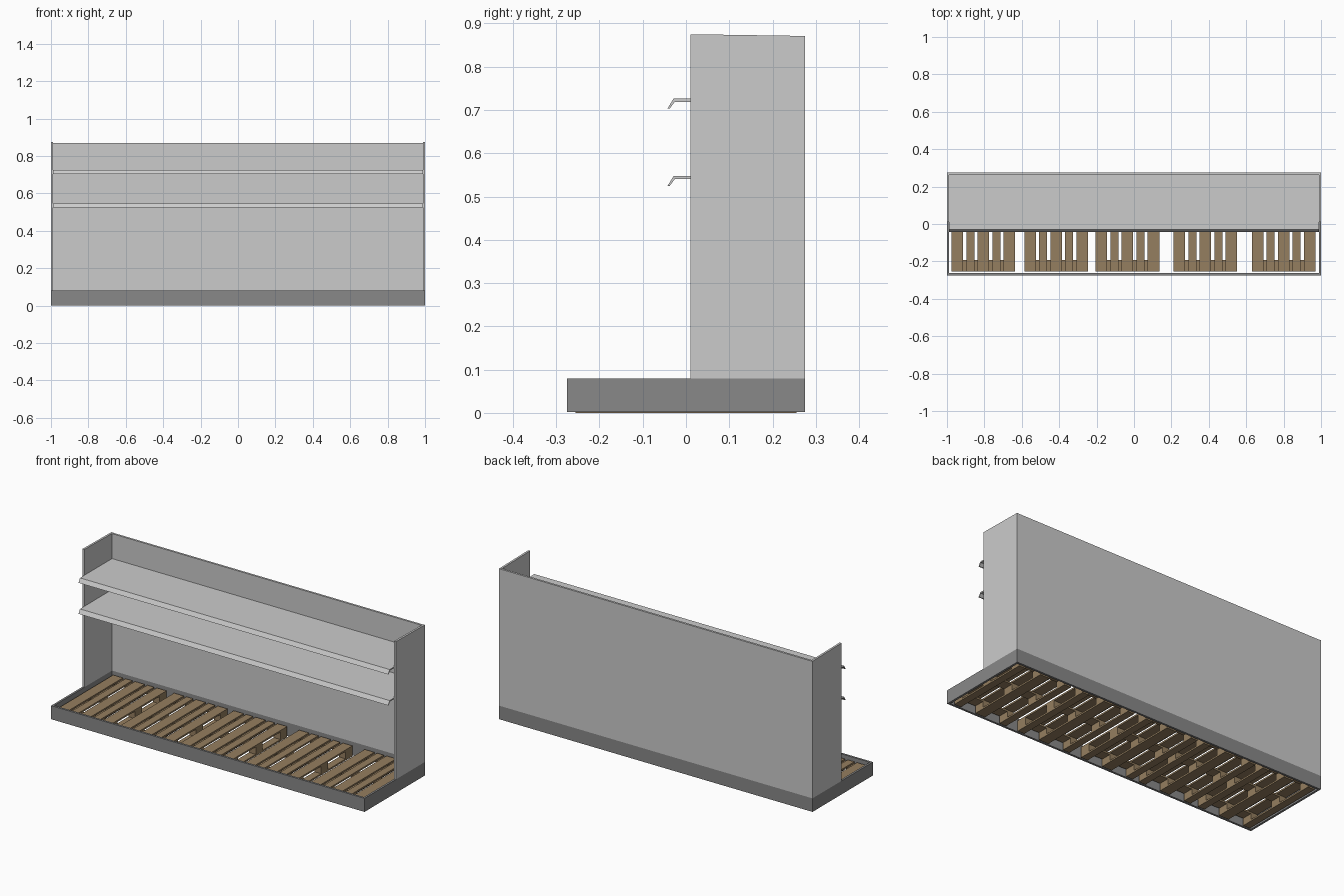
import bpy, bmesh

if "Cube" in bpy.data.objects:
    bpy.data.objects.remove(bpy.data.objects["Cube"])


def material(name, r, g, b):
    m = bpy.data.materials.new(name)
    m.diffuse_color = (r, g, b, 1)
    m.use_nodes = True
    m.node_tree.nodes["Principled BSDF"].inputs["Base Color"].default_value = m.diffuse_color
    return m


PANEL = material("light_grey_metal", 0.60, 0.60, 0.60)
FRAME = material("dark_grey_metal", 0.25, 0.25, 0.25)
WOOD = material("pallet_wood", 0.30, 0.21, 0.115)


def finish(name, bm, mat):
    bmesh.ops.recalc_face_normals(bm, faces=bm.faces)
    me = bpy.data.meshes.new(name)
    bm.to_mesh(me)
    bm.free()
    me.materials.append(mat)
    ob = bpy.data.objects.new(name, me)
    bpy.context.collection.objects.link(ob)
    return ob


def add_box(bm, x0, x1, y0, y1, z0, z1):
    vs = bmesh.ops.create_cube(bm, size=1)["verts"]
    for v in vs:
        v.co.x = x1 if v.co.x > 0 else x0
        v.co.y = y1 if v.co.y > 0 else y0
        v.co.z = z1 if v.co.z > 0 else z0


def extrude_x(name, profile, x0, x1, mat):
    """Extrude a (y, z) profile along x."""
    bm = bmesh.new()
    f = bm.faces.new([bm.verts.new((x0, y, z)) for y, z in profile])
    ext = bmesh.ops.extrude_face_region(bm, geom=[f])["geom"]
    bmesh.ops.translate(bm, vec=(x1 - x0, 0, 0),
                        verts=[g for g in ext if isinstance(g, bmesh.types.BMVert)])
    return finish(name, bm, mat)


D, T, BASE = 0.275, 0.012, 0.08

# Base frame: open top and bottom
bm = bmesh.new()
for s in (-1, 1):
    xs = sorted((s, s * (1 - T)))
    add_box(bm, *xs, -D, D, 0.002, BASE)
    ys = sorted((s * D, s * (D - T)))
    add_box(bm, -1 + T, 1 - T, *ys, 0.002, BASE)
finish("base_frame", bm, FRAME)

# Back and side panels
bm = bmesh.new()
add_box(bm, -1 + T, 1 - T, D - T, D, BASE, 0.87)
finish("back_panel", bm, PANEL)
side = [(0.01, BASE), (D, BASE), (D, 0.871), (0.01, 0.875)]
extrude_x("side_panel_left", side, -1, -1 + T, PANEL)
extrude_x("side_panel_right", side, 1 - T, 1, PANEL)

# Shelves with a folded front lip
for name, z in (("upper_shelf", 0.726), ("lower_shelf", 0.547)):
    profile = [(D - T, z), (-0.029, z), (-0.043, z - 0.023), (-0.038, z - 0.023),
               (-0.026, z - 0.007), (D - T, z - 0.007)]
    extrude_x(name, profile, -1 + T, 1 - T, PANEL)

# Pallets: bottom runners, blocks, cross boards, deck boards
K = 0.34 / 0.8
HW, HL = 0.17, 0.255
WIDE, NARROW, BOARD, BLOCK = 0.145 * K, 0.1 * K, 0.022 * K, 0.078 * K
GAP = (2 * HW - 3 * WIDE - 2 * NARROW) / 4
Z1 = BOARD
Z2 = Z1 + BLOCK
Z3 = Z2 + BOARD


def pallet(name, cx):
    bm = bmesh.new()
    rows = (-HL + WIDE / 2, 0, HL - WIDE / 2)
    runners = ((-HW + NARROW / 2, NARROW), (0, WIDE), (HW - NARROW / 2, NARROW))
    for x, w in runners:
        x0, x1 = cx + x - w / 2, cx + x + w / 2
        add_box(bm, x0, x1, -HL, HL, 0, Z1)
        for y in rows:
            add_box(bm, x0, x1, y - WIDE / 2, y + WIDE / 2, Z1, Z2)
    for y in rows:
        add_box(bm, cx - HW, cx + HW, y - WIDE / 2, y + WIDE / 2, Z2, Z3)
    x = cx - HW
    for w in (WIDE, NARROW, WIDE, NARROW, WIDE):
        add_box(bm, x, x + w, -HL, HL, Z3, Z3 + BOARD)
        x += w + GAP
    finish(name, bm, WOOD)


for i, cx in enumerate((-0.805, -0.416, -0.035, 0.382, 0.80)):
    pallet(f"pallet_{i + 1}", cx)
